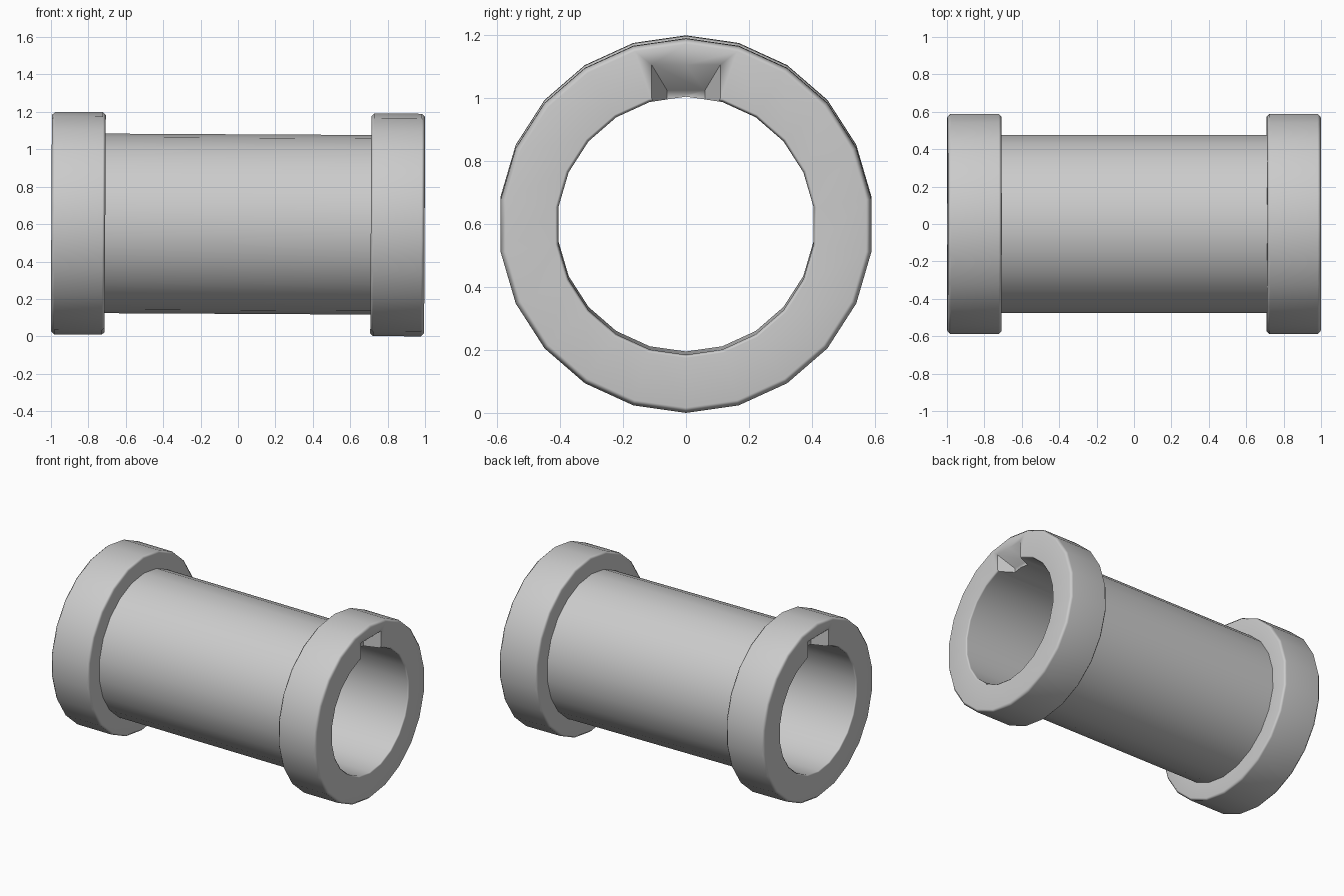
import bpy, bmesh
from math import radians, sin, cos, tau

SIDES = 22
AXIS_Z = 0.6

cube = bpy.data.objects.get("Cube")
if cube:
    bpy.data.objects.remove(cube, do_unlink=True)

grey = bpy.data.materials.new("plain grey")
grey.use_nodes = True
colour = (0.6, 0.6, 0.6, 1)
grey.diffuse_color = colour
grey.node_tree.nodes["Principled BSDF"].inputs["Base Color"].default_value = colour


def make_object(name, bm):
    bmesh.ops.recalc_face_normals(bm, faces=bm.faces)
    mesh = bpy.data.meshes.new(name)
    bm.to_mesh(mesh)
    bm.free()
    mesh.materials.append(grey)
    obj = bpy.data.objects.new(name, mesh)
    bpy.context.collection.objects.link(obj)
    return obj


# Pipe with a collar at each end: half profile (x, radius), mirrored and turned about x
half = [(0.71, 0.48), (0.71, 0.58), (0.725, 0.595), (0.98, 0.595),
        (0.998, 0.578), (0.998, 0.42), (0.988, 0.41)]
profile = half + [(-x, r) for x, r in reversed(half)]
bm = bmesh.new()
rings = []
for i in range(SIDES):
    a = tau * i / SIDES
    rings.append([bm.verts.new((x, r * sin(a), r * cos(a))) for x, r in profile])
n = len(profile)
for i in range(SIDES):
    a, b = rings[i], rings[(i + 1) % SIDES]
    for j in range(n):
        k = (j + 1) % n
        bm.faces.new((a[j], a[k], b[k], b[j]))
pipe = make_object("collared_pipe", bm)

# Tapered notch cut into the top of the opening at each end
bm = bmesh.new()
for side in (-1, 1):
    wide, narrow = [
        [bm.verts.new((side * x, y, z)) for y, z in
         ((-w, 0.3), (w, 0.3), (w, top), (-w, top))]
        for x, w, top in ((1.02, 0.12, 0.53), (0.9, 0.06, 0.43))]
    bm.faces.new(wide)
    bm.faces.new(narrow)
    for j in range(4):
        k = (j + 1) % 4
        bm.faces.new((wide[j], wide[k], narrow[k], narrow[j]))
cutter = make_object("notch_cutter", bm)
cutter.hide_render = True

bpy.ops.object.select_all(action="DESELECT")
bpy.context.view_layer.objects.active = pipe
pipe.select_set(True)
cut = pipe.modifiers.new("notches", "BOOLEAN")
cut.operation = "DIFFERENCE"
cut.solver = "EXACT"
cut.object = cutter
bpy.ops.object.modifier_apply(modifier=cut.name)
bpy.data.objects.remove(cutter, do_unlink=True)

# Soft rims, flat end faces, and a very slight lean
bpy.ops.object.shade_smooth_by_angle(angle=radians(55))
weighted = pipe.modifiers.new("flat_ends", "WEIGHTED_NORMAL")
weighted.keep_sharp = True
pipe.location.z = AXIS_Z
pipe.rotation_euler.y = radians(0.3)
